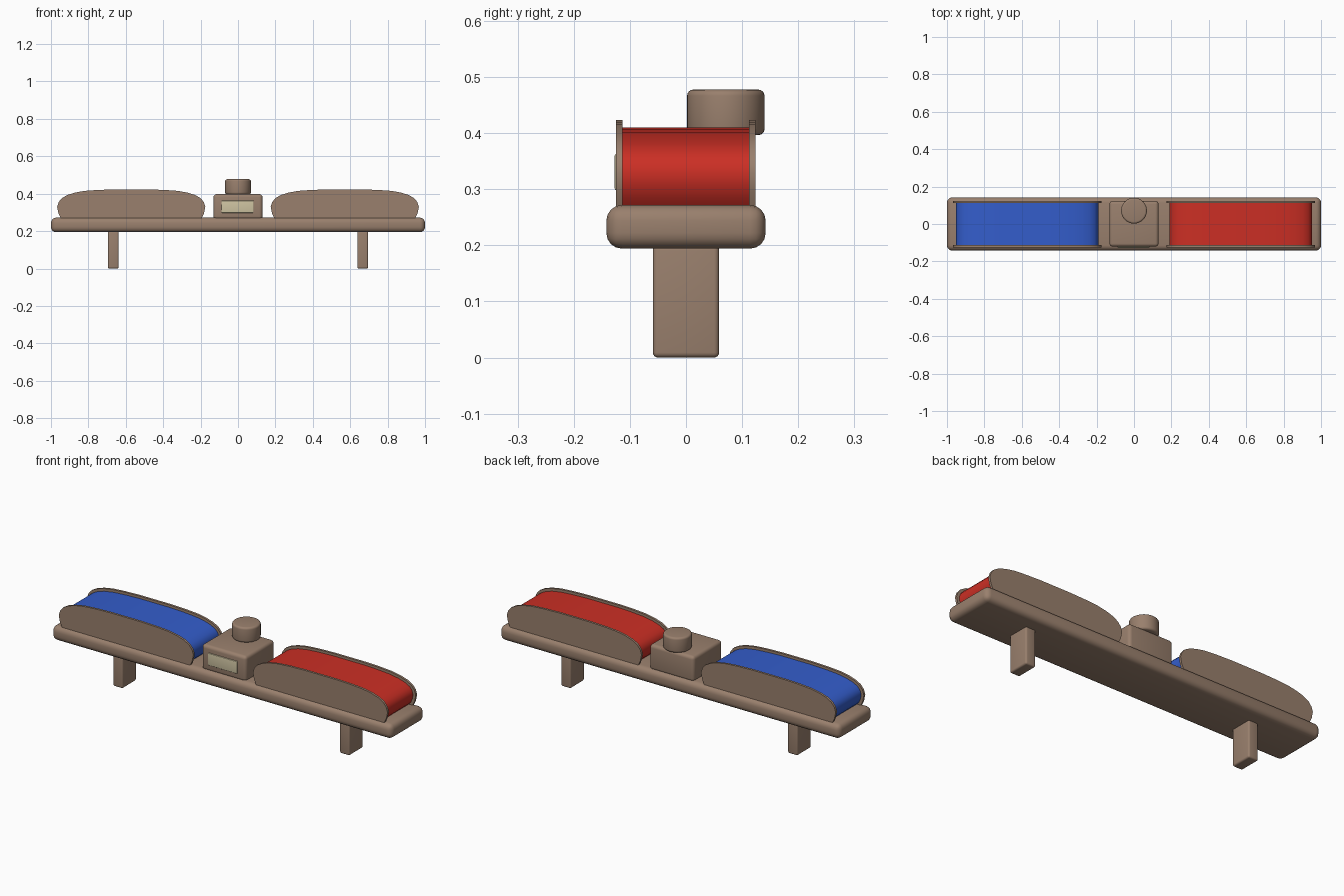
import bpy, bmesh, math

if "Cube" in bpy.data.objects:
    bpy.data.objects.remove(bpy.data.objects["Cube"])


def material(name, rgb):
    m = bpy.data.materials.new(name)
    m.diffuse_color = (*rgb, 1)
    m.use_nodes = True
    m.node_tree.nodes["Principled BSDF"].inputs["Base Color"].default_value = m.diffuse_color
    return m


BROWN = material("warm brown", (0.32, 0.215, 0.153))
RED = material("red", (0.60, 0.028, 0.018))
BLUE = material("blue", (0.034, 0.11, 0.60))
CREAM = material("cream", (0.62, 0.55, 0.36))


def finish(name, bm, mat, bevel=0, segments=4):
    bmesh.ops.recalc_face_normals(bm, faces=bm.faces)
    me = bpy.data.meshes.new(name)
    bm.to_mesh(me)
    bm.free()
    me.materials.append(mat)
    ob = bpy.data.objects.new(name, me)
    bpy.context.collection.objects.link(ob)
    bpy.ops.object.select_all(action='DESELECT')
    ob.select_set(True)
    bpy.context.view_layer.objects.active = ob
    if bevel:
        mod = ob.modifiers.new("rounded edges", 'BEVEL')
        mod.width, mod.segments = bevel, segments
        mod.limit_method, mod.angle_limit = 'ANGLE', math.radians(50)
        bpy.ops.object.modifier_apply(modifier=mod.name)
    bpy.ops.object.shade_smooth_by_angle(angle=math.radians(35))
    return ob


def box(name, x, y, z, mat, bevel):
    bm = bmesh.new()
    bmesh.ops.create_cube(bm, size=1)
    for v in bm.verts:
        for i, (a, b) in enumerate((x, y, z)):
            v.co[i] = a if v.co[i] < 0 else b
    return finish(name, bm, mat, bevel)


def extrusion(name, profile, y0, y1, mat):
    """Extrude an x-z outline along y."""
    bm = bmesh.new()
    face = bm.faces.new([bm.verts.new((x, y0, z)) for x, z in profile])
    new = bmesh.ops.extrude_face_region(bm, geom=[face])["geom"]
    for v in new:
        if isinstance(v, bmesh.types.BMVert):
            v.co.y = y1
    return finish(name, bm, mat)


# Base plank and its two feet
box("base_plank", (-1, 1), (-0.142, 0.142), (0.194, 0.272), BROWN, 0.028)
for side, name in ((-1, "left_foot"), (1, "right_foot")):
    x = side * 0.667
    box(name, (x - 0.029, x + 0.029), (-0.059, 0.059), (0, 0.2), BROWN, 0.009)

# Centre console with display plate and knob
box("console", (-0.131, 0.131), (-0.121, 0.123), (0.262, 0.398), BROWN, 0.017)
box("display", (-0.088, 0.083), (-0.127, -0.118), (0.298, 0.363), CREAM, 0.003)
bm = bmesh.new()
bmesh.ops.create_cone(bm, cap_ends=True, segments=48, radius1=0.069,
                      radius2=0.069, depth=0.081)
bmesh.ops.translate(bm, verts=bm.verts, vec=(0, 0.071, 0.437))
finish("knob", bm, BROWN, 0.011)

# Half outlines (offset from pad centre, height), mirrored into full outlines
PAD_X = 0.571
plate_half = [(0.374, 0.264), (0.389, 0.295), (0.396, 0.33), (0.388, 0.355),
              (0.371, 0.376), (0.342, 0.393), (0.30, 0.406), (0.25, 0.415),
              (0.18, 0.420), (0.09, 0.423)]
belt_half = [(0.348, 0.264), (0.367, 0.285), (0.377, 0.308), (0.380, 0.33),
             (0.374, 0.350), (0.360, 0.367), (0.333, 0.381), (0.295, 0.393),
             (0.24, 0.402), (0.17, 0.407), (0.09, 0.410)]


def outline(half, cx):
    return [(cx + x, z) for x, z in half] + [(cx - x, z) for x, z in half[::-1]]


# Coloured pads held between thin side plates
for side, name, mat in ((-1, "left", BLUE), (1, "right", RED)):
    cx = side * PAD_X
    extrusion(name + "_pad", outline(belt_half, cx), -0.114, 0.114, mat)
    for y, end in ((-0.119, "front"), (0.118, "back")):
        extrusion(f"{name}_{end}_plate", outline(plate_half, cx),
                  y - 0.006, y + 0.006, BROWN)
